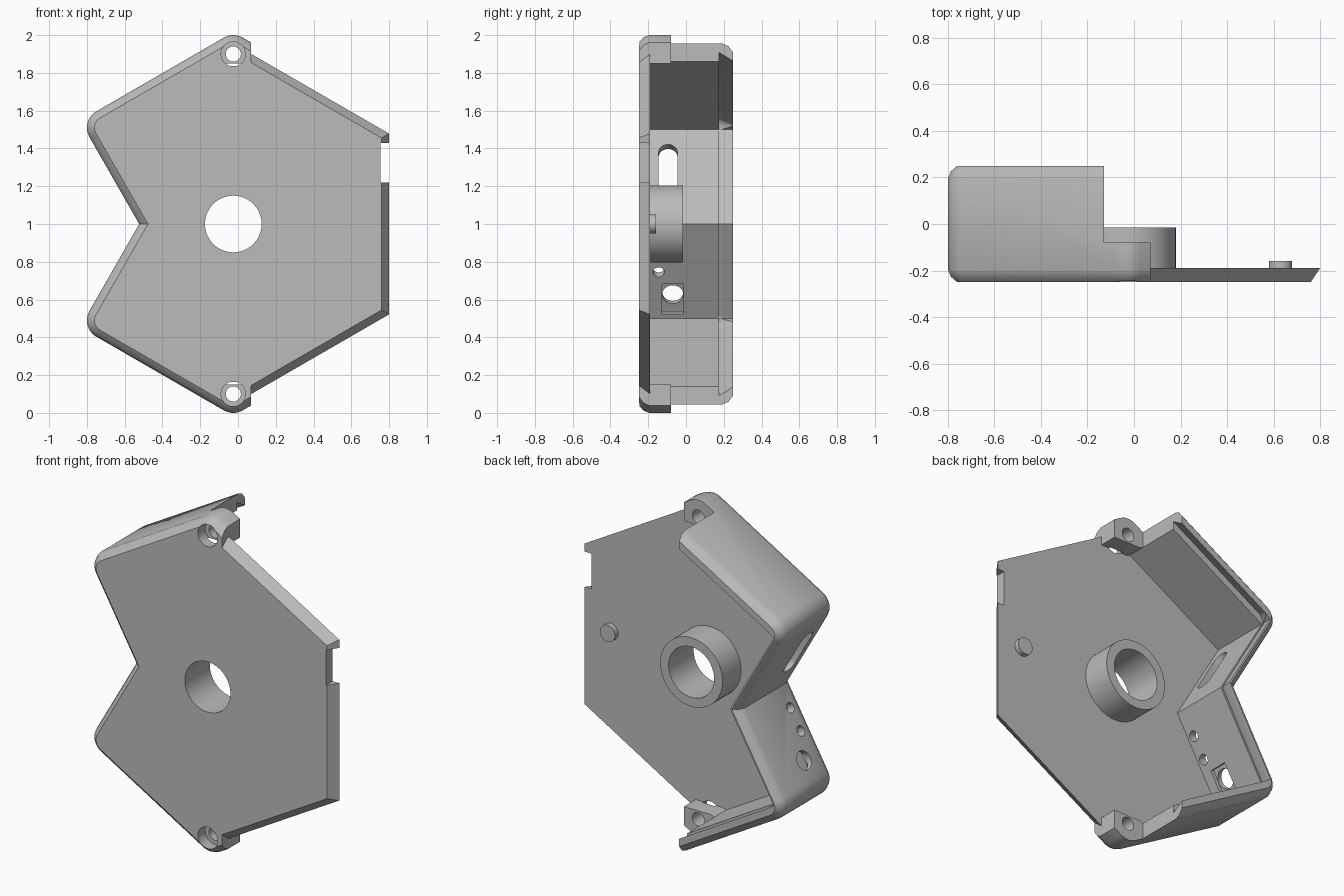
import bpy, bmesh, math
from mathutils import Vector

if "Cube" in bpy.data.objects:
    bpy.data.objects.remove(bpy.data.objects["Cube"])

CX, T30 = -0.025, math.tan(math.radians(30))
C30 = math.cos(math.radians(30))
X, Y, Z = Vector((1, 0, 0)), Vector((0, 1, 0)), Vector((0, 0, 1))

plastic = bpy.data.materials.new("grey_plastic")
plastic.use_nodes = True
grey = (0.5, 0.5, 0.5, 1)
plastic.diffuse_color = grey
plastic.node_tree.nodes["Principled BSDF"].inputs["Base Color"].default_value = grey


def loft(name, rings):
    """Closed solid through rings of equal point count."""
    bm = bmesh.new()
    loops = [[bm.verts.new(p) for p in ring] for ring in rings]
    n = len(loops[0])
    bm.faces.new(loops[0])
    bm.faces.new(loops[-1])
    for a, b in zip(loops, loops[1:]):
        for i in range(n):
            j = (i + 1) % n
            bm.faces.new((a[i], a[j], b[j], b[i]))
    bmesh.ops.recalc_face_normals(bm, faces=bm.faces)
    mesh = bpy.data.meshes.new(name)
    bm.to_mesh(mesh)
    bm.free()
    ob = bpy.data.objects.new(name, mesh)
    bpy.context.collection.objects.link(ob)
    mesh.materials.append(plastic)
    return ob


def slab(name, pts, y0, y1):
    return loft(name, [[(x, y, z) for x, z in pts] for y in (y0, y1)])


def box(name, x0, x1, y0, y1, z0, z1):
    return slab(name, [(x0, z0), (x1, z0), (x1, z1), (x0, z1)], y0, y1)


def rod(name, centre, axis, r, lo, hi, u=X, v=Z, stretch=0, n=48):
    """Round rod, or a slot when stretched along v."""
    ring = []
    for i in range(n):
        a = 2 * math.pi * (i + 0.5) / n
        s = math.copysign(stretch, math.sin(a))
        ring.append(centre + u * r * math.cos(a) + v * (r * math.sin(a) + s))
    return loft(name, [[p + axis * h for p in ring] for h in (lo, hi)])


def combine(target, other, op):
    mod = target.modifiers.new(op, "BOOLEAN")
    mod.operation, mod.solver, mod.object = op, "EXACT", other
    bpy.ops.object.select_all(action="DESELECT")
    bpy.context.view_layer.objects.active = target
    target.select_set(True)
    bpy.ops.object.modifier_apply(modifier=mod.name)
    bpy.data.objects.remove(other)


def outline(d, right):
    """Upper half of the rounded case outline inset by d, mirrored below."""
    def arc(cx, cz, a0, a1, n):
        for i in range(n + 1):
            a = math.radians(a0 + (a1 - a0) * i / n)
            yield cx + (0.1 - d) * math.cos(a), cz + (0.1 - d) * math.sin(a)
    top = 1.9 + (0.1 - d) / C30
    upper = [(right, top - (right - CX) * T30)]
    upper += arc(CX, 1.9, 60, 120, 8)
    upper += arc(-0.70, 1.51, 120, 210, 10)
    return upper + [(-0.523 + d / C30, 1.0)] + [(x, 2 - z) for x, z in reversed(upper)]


def case_loft(name, steps, right):
    return loft(name, [[(x, y, z) for x, z in outline(d, right)] for y, d in steps])


def mirrored(pts):
    return pts + [(x, 2 - z) for x, z in reversed(pts)]


# Rounded outer case with softened front and back rims
rim = [(-0.25, 0.04), (-0.225, 0.012), (-0.195, 0)]
case = case_loft("case_body", rim + [(-y, d) for y, d in reversed(rim)], 0.07)

# Cavity, dovetail groove in the back rim, and the cut-away side
cavity = [(-0.753, 1.5), (-0.13, 1.86), (-0.11, 1.85), (0.3, 1.85)]
inside = mirrored(cavity) + [(-0.465, 1.0)]
combine(case, slab("cavity", inside, -0.19, 0.4), "DIFFERENCE")
combine(case, case_loft("groove", [(0.175, 0.04), (0.252, 0.081)], 0.3), "DIFFERENCE")
combine(case, box("open_side", -0.13, 0.5, -0.08, 0.5, -0.5, 2.5), "DIFFERENCE")


# Bevelled front plate on the open side
def plate_ring(y, d):
    right = 0.8 - d
    edge = lambda x: 1.9 - d / C30 - (x - 0.07) * T30
    return [(x, y, z) for x, z in mirrored([(0.055, edge(0.055)), (right, edge(right))])]


combine(case, loft("front_plate", [plate_ring(-0.25, 0.04), plate_ring(-0.19, 0)]), "UNION")

# Hub and locating peg
hub = Vector((CX, 0, 1))
combine(case, rod("hub", hub, Y, 0.205, -0.22, -0.015, n=64), "UNION")
combine(case, rod("peg", Vector((0.63, 0, 1)), Y, 0.05, -0.22, -0.16, n=32), "UNION")

# Shaft hole, edge notch and countersunk screw holes
cuts = [rod("shaft_hole", hub, Y, 0.15, -0.4, 0.1, n=64),
        box("edge_notch", 0.755, 0.9, -0.4, 0, 1.22, 1.43)]
for z in (0.1, 1.9):
    screw = Vector((CX, 0, z))
    cuts.append(rod("screw_hole", screw, Y, 0.04, -0.4, 0.0, n=32))
    cuts.append(rod("screw_head", screw, Y, 0.065, -0.4, -0.18, n=32))


# Openings through the two walls of the inward corner
def wall_cut(name, y, z, r, stretch=0, reach=0.1, n=32):
    side = 1 if z > 1 else -1
    centre = Vector((-0.465 - T30 * abs(z - 1), y, z))
    normal = Vector((-C30, 0, -0.5 * side))
    along = Vector((-0.5, 0, C30 * side))
    cuts.append(rod(name, centre, normal, r, -0.05, reach, Y, along, stretch, n))


wall_cut("slot", -0.095, 1.287, 0.05, stretch=0.105)
for z in (0.745, 0.865):
    wall_cut("small_hole", -0.145, z, 0.03)
wall_cut("socket_hole", -0.07, 0.617, 0.056)
wall_cut("socket_recess", -0.07, 0.603, 0.082, stretch=0.033, reach=0.02, n=4)

for cut in cuts:
    combine(case, cut, "DIFFERENCE")

bpy.ops.object.select_all(action="DESELECT")
case.select_set(True)
bpy.context.view_layer.objects.active = case
bpy.ops.object.shade_smooth_by_angle(angle=math.radians(30))
